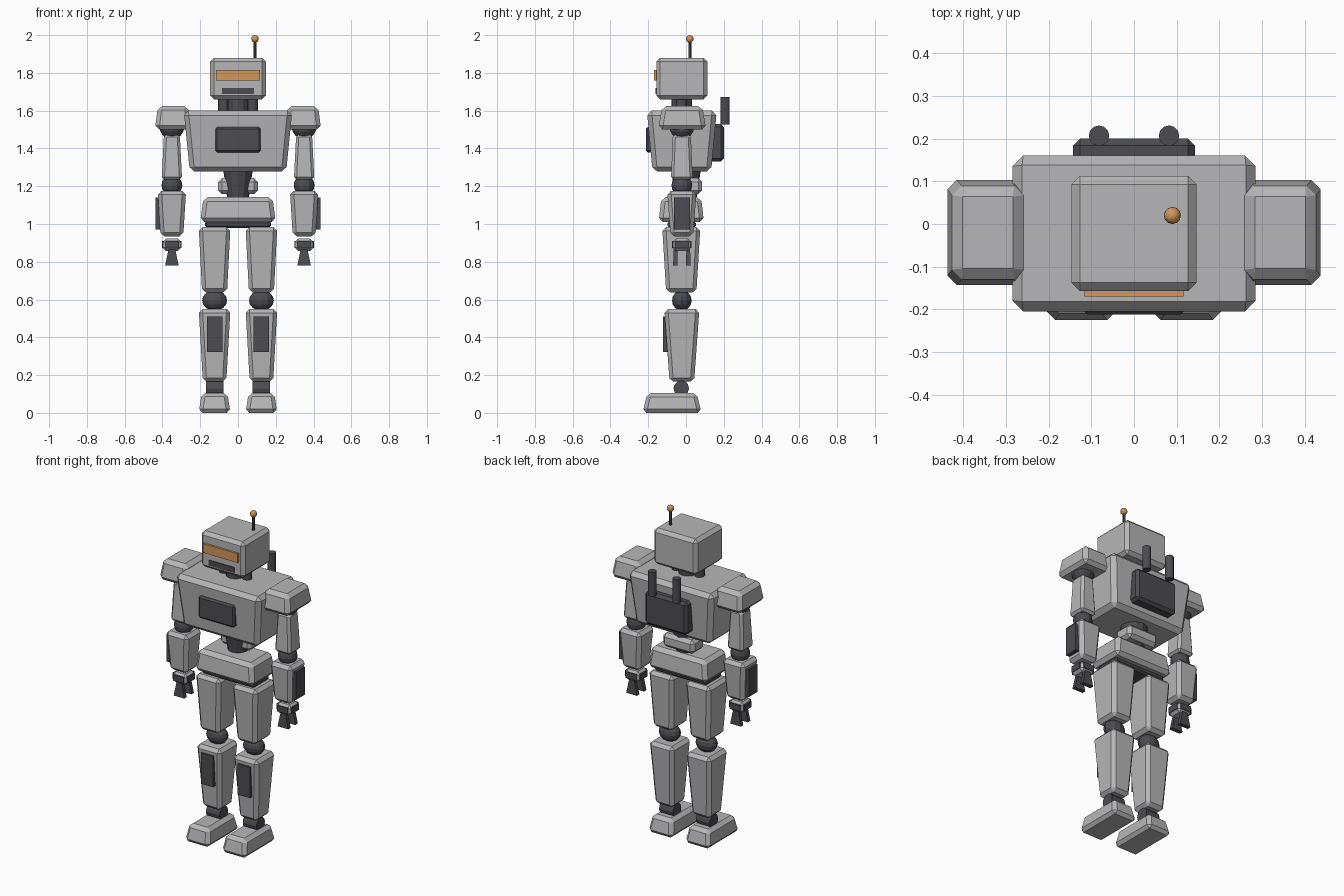
import bpy, bmesh, math
from mathutils import Matrix, Vector

old = bpy.data.objects.get("Cube")
if old:
    bpy.data.objects.remove(old, do_unlink=True)


def material(name, rgb):
    m = bpy.data.materials.new(name)
    m.use_nodes = True
    m.diffuse_color = (*rgb, 1)
    m.node_tree.nodes["Principled BSDF"].inputs["Base Color"].default_value = (*rgb, 1)
    return m


LIGHT = material("light grey", (0.47, 0.47, 0.48))
DARK = material("charcoal", (0.075, 0.073, 0.085))
AMBER = material("amber", (0.65, 0.31, 0.105))
Y = -0.022  # depth of the body's centre line


def finish(name, bm, mat):
    bmesh.ops.recalc_face_normals(bm, faces=bm.faces)
    mesh = bpy.data.meshes.new(name)
    bm.to_mesh(mesh)
    bm.free()
    mesh.materials.append(mat)
    ob = bpy.data.objects.new(name, mesh)
    bpy.context.collection.objects.link(ob)
    return ob


def block(name, mat, x, y, z0, z1, bottom, top=None, bevel=0.02):
    """Chamfered box from z0 to z1 with separate bottom and top sizes."""
    top = top or bottom
    bm = bmesh.new()
    bmesh.ops.create_cube(bm, size=1)
    for v in bm.verts:
        up = v.co.z > 0
        w, d = top if up else bottom
        v.co = Vector((x + v.co.x * w, y + v.co.y * d, z1 if up else z0))
    if bevel:
        bmesh.ops.bevel(bm, geom=bm.edges[:], offset=bevel, segments=1,
                        profile=0.5, affect='EDGES', clamp_overlap=True)
    return finish(name, bm, mat)


def rod(name, mat, centre, r0, r1, length, sides=12, axis='Z'):
    """Cylinder or cone; r0 is the lower radius."""
    bm = bmesh.new()
    turn = Matrix.Rotation(math.pi / 2, 4, 'Y') if axis == 'X' else Matrix()
    bmesh.ops.create_cone(bm, cap_ends=True, segments=sides, radius1=r0, radius2=r1,
                          depth=length, matrix=Matrix.Translation(centre) @ turn)
    return finish(name, bm, mat)


def ball(name, mat, centre, radii, sides=12, rings=8):
    bm = bmesh.new()
    bmesh.ops.create_uvsphere(bm, u_segments=sides, v_segments=rings, radius=1,
                              matrix=Matrix.Translation(centre) @ Matrix.Diagonal((*radii, 1)))
    return finish(name, bm, mat)


# Head
block("head", LIGHT, 0, Y, 1.66, 1.88, (0.294, 0.27))
block("visor", AMBER, 0, -0.15, 1.76, 1.815, (0.232, 0.04), bevel=0)
block("mouth_grille", DARK, 0, -0.15, 1.688, 1.72, (0.17, 0.024), bevel=0)
rod("antenna", DARK, (0.09, 0.02, 1.92), 0.008, 0.008, 0.12, 8)
ball("antenna_tip", AMBER, (0.09, 0.02, 1.98), (0.02, 0.02, 0.02))

# Neck
rod("neck", DARK, (0, Y, 1.63), 0.055, 0.055, 0.11)

# Torso
block("chest", LIGHT, 0, Y, 1.277, 1.6, (0.51, 0.31), (0.575, 0.37), 0.025)
block("chest_panel", DARK, 0, -0.19, 1.378, 1.513, (0.24, 0.044), bevel=0.01)
block("backpack", DARK, 0, 0.155, 1.33, 1.53, (0.285, 0.09), bevel=0.016)
rod("abdomen", DARK, (0, 0, 1.205), 0.055, 0.078, 0.16)
block("waist_block", LIGHT, 0, 0.025, 1.158, 1.243, (0.21, 0.12))
block("pelvis", LIGHT, 0, -0.025, 1.01, 1.142, (0.4, 0.24), (0.365, 0.21), 0.022)
block("hip_plate", DARK, 0, Y, 0.98, 1.015, (0.35, 0.15), bevel=0.01)

# Paired parts
for side, s in (("left", 1), ("right", -1)):
    ax, lx = s * 0.35, s * 0.124

    rod(f"{side}_neck_piston", DARK, (s * 0.077, Y, 1.63), 0.028, 0.028, 0.11)
    rod(f"{side}_exhaust", DARK, (s * 0.082, 0.207, 1.6), 0.024, 0.024, 0.145)

    # Arm
    block(f"{side}_shoulder", LIGHT, s * 0.343, -0.02, 1.5, 1.624,
          (0.194, 0.254), (0.162, 0.212), 0.022)
    ball(f"{side}_shoulder_joint", DARK, (ax, Y, 1.515), (0.066, 0.066, 0.066))
    block(f"{side}_upper_arm", LIGHT, ax, Y, 1.235, 1.475, (0.108, 0.115), (0.084, 0.095), 0.014)
    ball(f"{side}_elbow", DARK, (ax, Y, 1.205), (0.055, 0.055, 0.055))
    block(f"{side}_forearm", LIGHT, ax, Y, 0.935, 1.175, (0.12, 0.12), (0.15, 0.155))
    block(f"{side}_forearm_panel", DARK, s * 0.412, Y, 0.972, 1.14, (0.05, 0.085), bevel=0)

    # Hand with a dark cuff and two fingers
    block(f"{side}_hand", LIGHT, ax, Y, 0.857, 0.922, (0.1, 0.1), bevel=0.018)
    for way, size in (("side", (0.104, 0.07)), ("front", (0.07, 0.104))):
        block(f"{side}_{way}_cuff", DARK, ax, Y, 0.873, 0.91, size, bevel=0)
    for where, off in (("front", -0.034), ("back", 0.034)):
        block(f"{side}_{where}_finger", DARK, ax, Y + off, 0.78, 0.865,
              (0.072, 0.024), (0.036, 0.02), 0)

    # Leg
    block(f"{side}_thigh", LIGHT, lx, -0.025, 0.638, 0.983, (0.132, 0.16), (0.168, 0.202))
    ball(f"{side}_knee", DARK, (lx, Y, 0.595), (0.066, 0.052, 0.054))
    block(f"{side}_shin", LIGHT, lx, Y, 0.165, 0.55, (0.124, 0.13), (0.168, 0.186))
    block(f"{side}_shin_panel", DARK, lx, -0.1, 0.323, 0.51, (0.082, 0.044), bevel=0)
    rod(f"{side}_ankle", DARK, (lx, -0.025, 0.13), 0.041, 0.041, 0.092, axis='X')
    block(f"{side}_foot", LIGHT, lx, -0.074, 0, 0.105, (0.168, 0.312), (0.136, 0.262))
